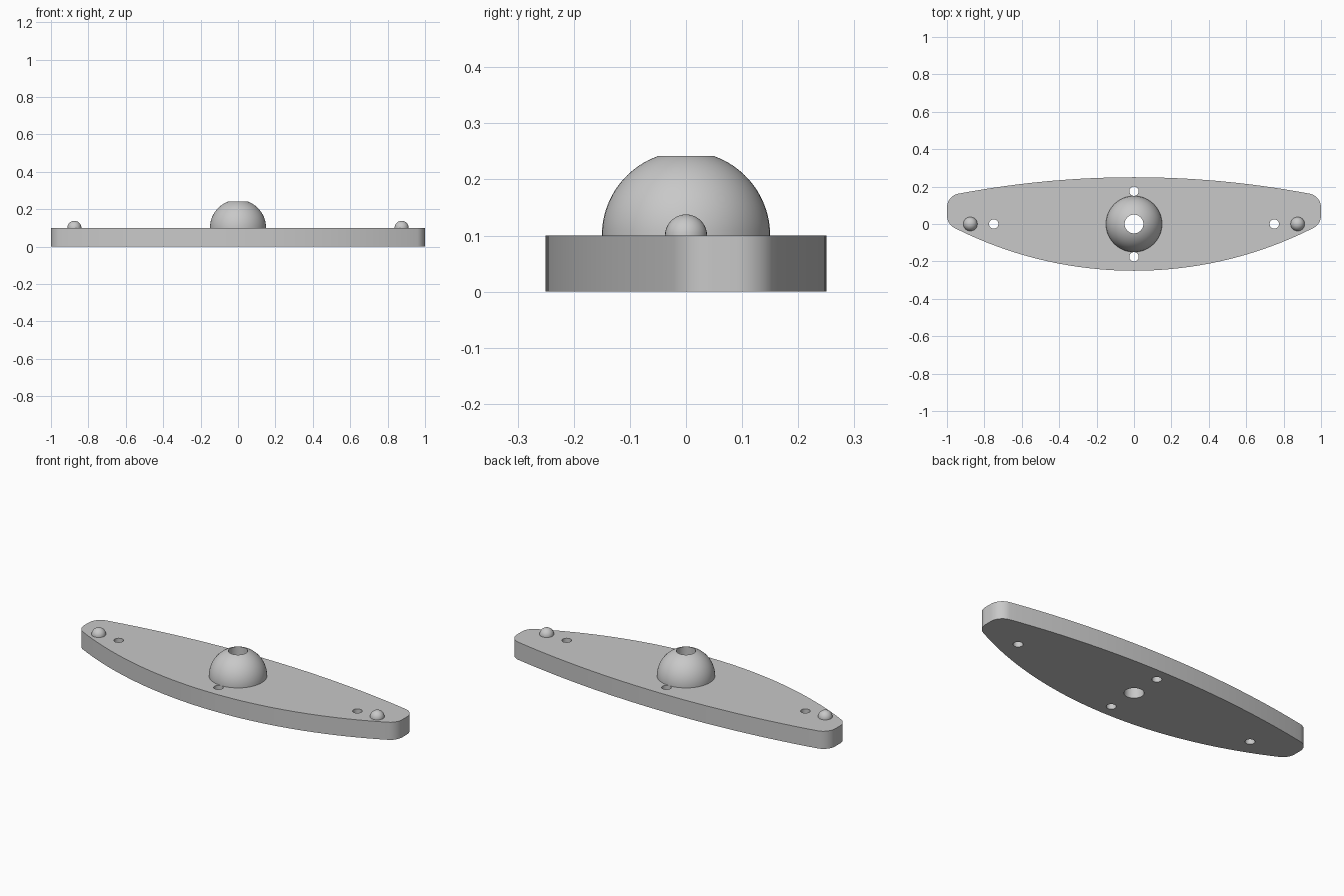
import bpy
import bmesh
from math import sin, cos, pi, sqrt, atan2, radians

cube = bpy.data.objects.get("Cube")
if cube:
    bpy.data.objects.remove(cube, do_unlink=True)

grey = bpy.data.materials.new("plain grey")
grey.use_nodes = True
colour = (0.58, 0.58, 0.58, 1)
grey.diffuse_color = colour
for node in grey.node_tree.nodes:
    if node.type == 'BSDF_PRINCIPLED':
        node.inputs["Base Color"].default_value = colour

THICK = 0.1
BORE = 0.05


def arc(cx, cy, r, start, end, steps):
    return [(cx + r * cos(start + (end - start) * i / steps),
             cy + r * sin(start + (end - start) * i / steps)) for i in range(steps + 1)]


def finish(obj):
    bm = bmesh.new()
    bm.from_mesh(obj.data)
    bmesh.ops.remove_doubles(bm, verts=bm.verts, dist=1e-5)
    bmesh.ops.recalc_face_normals(bm, faces=bm.faces)
    bm.to_mesh(obj.data)
    bm.free()
    obj.data.materials.clear()
    obj.data.materials.append(grey)
    bpy.ops.object.select_all(action='DESELECT')
    obj.select_set(True)
    bpy.context.view_layer.objects.active = obj
    bpy.ops.object.shade_smooth_by_angle(angle=radians(30))


def lathe(name, profile, x, segments):
    """Revolve a closed (radius, height) profile around a vertical axis."""
    bm = bmesh.new()
    verts = [bm.verts.new((r, 0, z)) for r, z in profile]
    edges = [bm.edges.new((v, verts[i - 1])) for i, v in enumerate(verts)]
    bmesh.ops.spin(bm, geom=verts + edges, cent=(0, 0, 0), axis=(0, 0, 1),
                   angle=2 * pi, steps=segments, use_merge=True)
    mesh = bpy.data.meshes.new(name)
    bm.to_mesh(mesh)
    bm.free()
    obj = bpy.data.objects.new(name, mesh)
    obj.location = (x, 0, THICK)
    bpy.context.collection.objects.link(obj)
    finish(obj)


# Plate outline: shallow back arc, deeper front arc, rounded ends
FILLET = 0.075
fx = 1 - FILLET
back_r, back_cy = 5.05, -4.8
front_r, front_cy = 2.125, 1.875
back_fy = back_cy + sqrt((back_r - FILLET) ** 2 - fx ** 2)
front_fy = front_cy - sqrt((front_r - FILLET) ** 2 - fx ** 2)
back_a = atan2(back_fy - back_cy, fx)
front_a = atan2(front_fy - front_cy, fx)

right_end = (arc(fx, front_fy, FILLET, front_a, 0, 10)
             + arc(fx, back_fy, FILLET, 0, back_a, 12))
left_end = [(-x, y) for x, y in reversed(right_end)]
outline = (right_end
           + arc(0, back_cy, back_r, back_a, pi - back_a, 40)[1:-1]
           + left_end
           + arc(0, front_cy, front_r, -pi - front_a, front_a, 40)[1:-1])

# Plate: filled outline with the centre bore and four small holes
holes = [(0, 0, BORE)] + [(x, y, 0.025) for x, y in
                          ((0.75, 0), (-0.75, 0), (0, 0.1755), (0, -0.1755))]
loops = [outline] + [arc(x, y, r, 0, 2 * pi, 48)[:-1] for x, y, r in holes]
curve = bpy.data.curves.new("plate", 'CURVE')
curve.dimensions = '2D'
curve.fill_mode = 'BOTH'
curve.extrude = THICK / 2
for loop in loops:
    spline = curve.splines.new('POLY')
    spline.points.add(len(loop) - 1)
    for point, (x, y) in zip(spline.points, loop):
        point.co = (x, y, 0, 1)
    spline.use_cyclic_u = True
plate = bpy.data.objects.new("plate", curve)
plate.location.z = THICK / 2
bpy.context.collection.objects.link(plate)
bpy.ops.object.select_all(action='DESELECT')
plate.select_set(True)
bpy.context.view_layer.objects.active = plate
bpy.ops.object.convert(target='MESH')
finish(bpy.context.view_layer.objects.active)

# Central dome, bored through the top
DOME = 0.15
top_angle = atan2(sqrt(DOME ** 2 - BORE ** 2), BORE)
lathe("centre_dome", arc(0, 0, DOME, 0, top_angle, 20) + [(BORE, 0)], 0, 48)

# Small domes near the two ends
for name, side in (("left_bead", 1), ("right_bead", -1)):
    lathe(name, arc(0, 0, 0.0375, 0, pi / 2, 12) + [(0, 0)], side * 0.875, 32)
